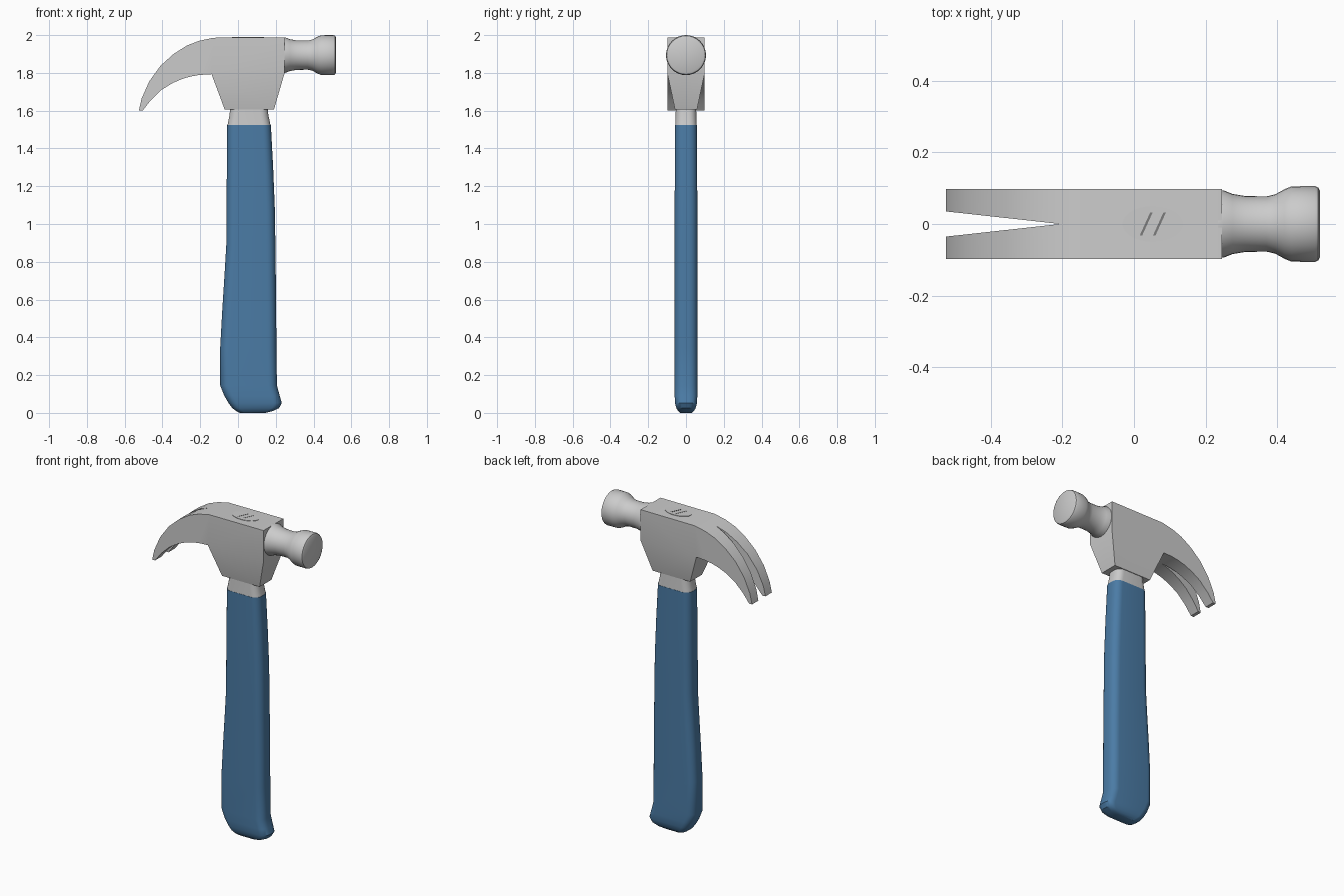
import bpy, bmesh, math

if "Cube" in bpy.data.objects:
    bpy.data.objects.remove(bpy.data.objects["Cube"])


def finish(name, bm, color=None, angle=35):
    bmesh.ops.remove_doubles(bm, verts=bm.verts, dist=1e-5)
    bmesh.ops.recalc_face_normals(bm, faces=bm.faces)
    me = bpy.data.meshes.new(name)
    bm.to_mesh(me)
    bm.free()
    ob = bpy.data.objects.new(name, me)
    bpy.context.collection.objects.link(ob)
    if color:
        mat = bpy.data.materials.new(name + "_colour")
        mat.diffuse_color = color
        mat.use_nodes = True
        mat.node_tree.nodes["Principled BSDF"].inputs["Base Color"].default_value = mat.diffuse_color
        me.materials.append(mat)
    bpy.ops.object.select_all(action='DESELECT')
    ob.select_set(True)
    bpy.context.view_layer.objects.active = ob
    bpy.ops.object.shade_smooth_by_angle(angle=math.radians(angle))
    return ob


def loft(name, rings, color=None):
    """Skin a list of closed rings and cap both ends."""
    bm = bmesh.new()
    loops = [[bm.verts.new(p) for p in ring] for ring in rings]
    n = len(loops[0])
    for a, b in zip(loops, loops[1:]):
        for i in range(n):
            j = (i + 1) % n
            bm.faces.new((a[i], a[j], b[j], b[i]))
    bm.faces.new(loops[0])
    bm.faces.new(loops[-1])
    return finish(name, bm, color)


def rounded_ring(x0, x1, hy, z, seg=6):
    """Rounded rectangle from x0 to x1, half depth hy, at height z."""
    r = hy * 0.75
    corners = [(x1 - r, hy - r), (x0 + r, hy - r), (x0 + r, r - hy), (x1 - r, r - hy)]
    pts = []
    for k, (cx, cy) in enumerate(corners):
        for s in range(seg + 1):
            a = math.pi / 2 * (k + s / seg)
            pts.append((cx + r * math.cos(a), cy + r * math.sin(a), z))
    return pts


# Handle grip and the bare neck above it: x left, x right, half depth, z
grip = [(0.01, .145, .030, 0), (-.01, .185, .042, .010), (-.03, .217, .051, .025),
        (-.05, .232, .058, .052), (-.072, .221, .060, .09), (-.094, .206, .060, .145),
        (-.094, .203, .060, .35), (-.083, .202, .060, .55), (-.072, .200, .060, .72),
        (-.062, .198, .060, .89), (-.061, .195, .060, 1.08), (-.059, .186, .059, 1.3),
        (-.057, .174, .058, 1.525)]
loft("grip", [rounded_ring(*g) for g in grip], (0.07, 0.20, 0.38, 1))
neck = [(-.056, .173, .057, 1.52), (-.045, .161, .055, 1.575), (-.040, .155, .053, 1.63)]
loft("handle_neck", [rounded_ring(*g) for g in neck], (0.6, 0.6, 0.6, 1))

# Head: stations along the claw (top x, top z, bottom x, bottom z)
W, ROOT = 0.098, -0.205
stations = [(-.525, 1.60, -.505, 1.60), (-.51, 1.665, -.462, 1.655), (-.47, 1.755, -.405, 1.710),
            (-.41, 1.838, -.345, 1.747), (-.34, 1.901, -.29, 1.770), (-.27, 1.945, -.245, 1.782),
            (ROOT, 1.970, ROOT, 1.789), (-.13, 1.986, -.14, 1.793), (.245, 1.987, .245, 1.793)]
bm = bmesh.new()
for s in (1, -1):
    gap = lambda x: max(0, ROOT - x) * 0.11
    q = [[bm.verts.new(p) for p in ((tx, s * W, tz), (tx, s * gap(tx), tz),
                                    (bx, s * gap(bx), bz), (bx, s * W, bz))]
         for tx, tz, bx, bz in stations]
    for i, (a, b) in enumerate(zip(q, q[1:])):
        bm.faces.new((a[0], b[0], b[1], a[1]))
        bm.faces.new((a[3], a[0], b[0], b[3]))
        if i < 6:
            bm.faces.new((a[1], b[1], b[2], a[2]))
        if i < 7:
            bm.faces.new((a[2], b[2], b[3], a[3]))
    bm.faces.new(q[0])
    bm.faces.new(q[-1])
    # Cheek tapering down to the handle
    a, b = q[-2], q[-1]
    c = [bm.verts.new((x, s * y, 1.605)) for x, y in ((-.07, .058), (-.07, 0), (.19, 0), (.19, .058))]
    bm.faces.new((a[3], b[3], c[3], c[0]))
    bm.faces.new((a[2], a[3], c[0], c[1]))
    bm.faces.new((b[3], b[2], c[2], c[3]))
    bm.faces.new(c)
finish("claw_head", bm)

# Striking poll turned around the x axis
poll = [(.235, .094), (.25, .094), (.275, .084), (.31, .078), (.37, .077), (.395, .083),
        (.42, .097), (.44, .105), (.505, .106), (.514, .102), (.519, .092)]
N = 32
loft("striking_poll", [[(x, r * math.cos(2 * math.pi * i / N), 1.894 + r * math.sin(2 * math.pi * i / N))
                        for i in range(N)] for x, r in poll])

# Handle end showing in the top of the head, with two wedges
loft("handle_end", [[(.053 + .085 * math.cos(2 * math.pi * i / N), .05 * math.sin(2 * math.pi * i / N), z)
                     for i in range(N)] for z in (1.97, 1.989)], (0.6, 0.6, 0.6, 1))
for k, x in enumerate((.035, .072)):
    loft("wedge_%d" % (k + 1), [[(x - .019, -.032, z), (x - .012, -.032, z),
                                 (x + .017, .032, z), (x + .010, .032, z)]
                                for z in (1.975, 1.990)], (0.2, 0.2, 0.2, 1))
